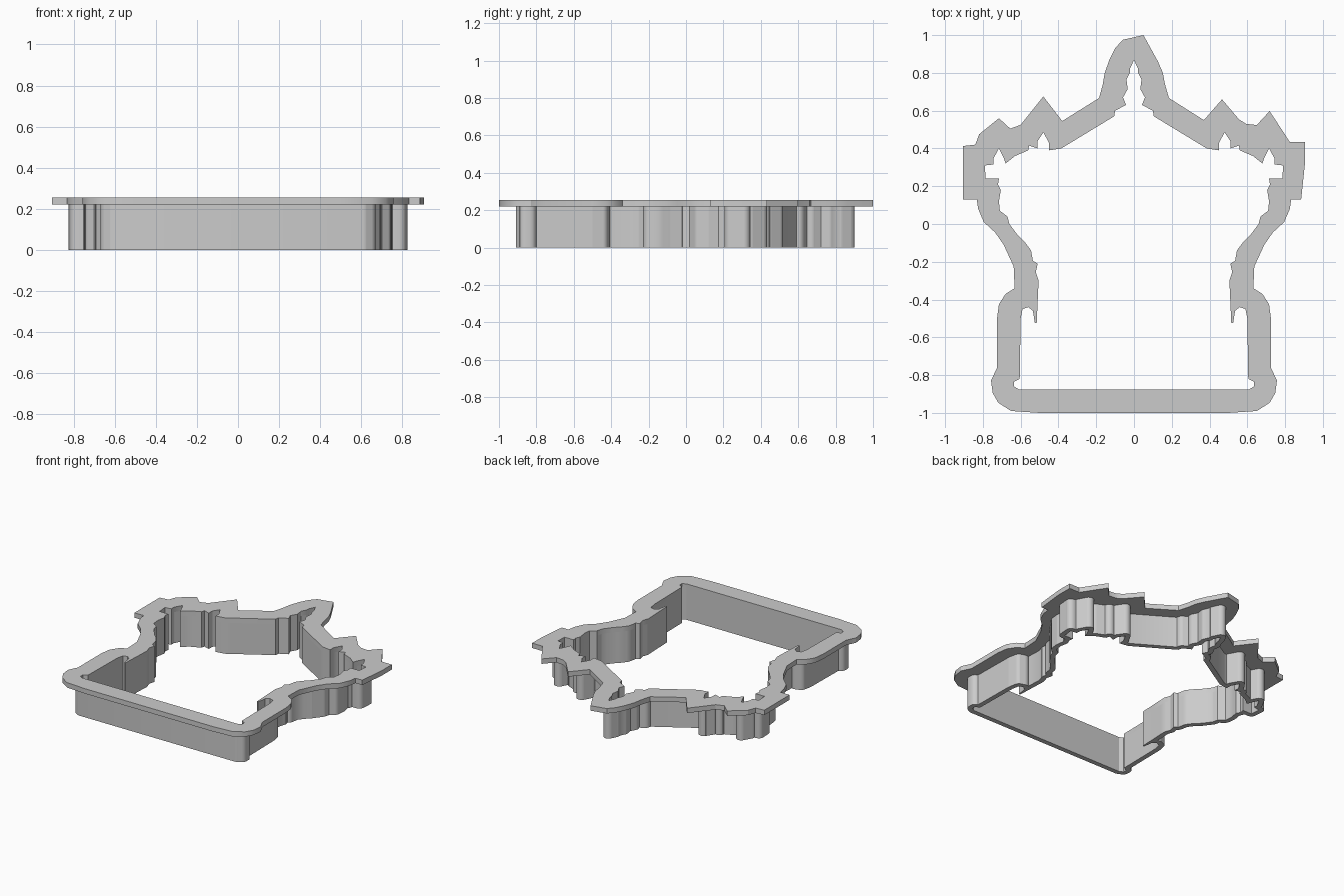
import bpy
import math
from mathutils import Vector
from mathutils.geometry import delaunay_2d_cdt

WALL = 0.034          # thickness of the cutting wall
RIM_LOW = 0.22        # underside of the rim
RIM_TOP = 0.255       # upper side of the rim

default_cube = bpy.data.objects.get("Cube")
if default_cube:
    bpy.data.objects.remove(default_cube, do_unlink=True)

# One plain grey material for the whole cutter
grey = bpy.data.materials.new("plain grey")
grey.use_nodes = True
colour = (0.6, 0.6, 0.6, 1.0)
grey.diffuse_color = colour
grey.node_tree.nodes["Principled BSDF"].inputs["Base Color"].default_value = colour


def mirror(points):
    """Reflect a path across the centre line."""
    return [(-x, y) for x, y in points]


def close_outline(right_side, left_side):
    """Join two top-to-bottom sides into one counter-clockwise loop."""
    return [Vector(p) for p in left_side + right_side[::-1]]


def wall_pieces(outline, thickness):
    """Cover a band outside the outline with edge strips and round joints."""
    pieces = []
    for start, end in zip(outline, outline[1:] + outline[:1]):
        along = (end - start).normalized()
        out = Vector((along.y, -along.x)) * thickness
        pieces.append([start, start + out, end + out, end])
        steps = 16
        joint = []
        for step in range(steps):
            angle = math.tau * step / steps
            joint.append(start + thickness * Vector((math.cos(angle), math.sin(angle))))
        pieces.append(joint)
    return pieces


def extruded_region(name, pieces, hole, low, high):
    """Extrude the union of the pieces, leaving out the hole."""
    coords, loops = [], []
    for loop in [hole] + pieces:
        first = len(coords)
        coords.extend(loop)
        loops.append(list(range(first, len(coords))))
    flat = delaunay_2d_cdt(coords, [], loops, 0, 0.00001)
    points, triangles, sources = flat[0], flat[2], flat[5]
    kept = [list(tri) for tri, ids in zip(triangles, sources) if ids and 0 not in ids]

    # Caps above and below, then side faces along the open edges
    count = len(points)
    verts = [(p.x, p.y, z) for z in (low, high) for p in points]
    faces = [tri[::-1] for tri in kept]
    faces += [[i + count for i in tri] for tri in kept]
    edges = {(a, b) for tri in kept for a, b in zip(tri, tri[1:] + tri[:1])}
    faces += [[a, b, b + count, a + count] for a, b in sorted(edges) if (b, a) not in edges]

    mesh = bpy.data.meshes.new(name)
    mesh.from_pydata(verts, [], faces)
    mesh.validate()
    mesh.materials.append(grey)
    part = bpy.data.objects.new(name, mesh)
    bpy.context.scene.collection.objects.link(part)
    bpy.ops.object.select_all(action="DESELECT")
    part.select_set(True)
    bpy.context.view_layer.objects.active = part
    bpy.ops.object.shade_smooth_by_angle(angle=math.radians(30))
    return part


# Inner outline, right half: peak, shoulder with two notches, waist, base
peak = [
    (0.02, 0.825), (0.022, 0.8), (0.04, 0.765), (0.033, 0.715),
    (0.058, 0.67), (0.042, 0.63), (0.1, 0.6), (0.105, 0.57),
]
shoulder = [
    (0.385, 0.4), (0.45, 0.39), (0.45, 0.43), (0.48, 0.485), (0.51, 0.44),
    (0.51, 0.4), (0.555, 0.415), (0.56, 0.39), (0.63, 0.36), (0.68, 0.32),
    (0.69, 0.35), (0.715, 0.4), (0.745, 0.345), (0.745, 0.315),
    (0.79, 0.31), (0.785, 0.24), (0.715, 0.24), (0.72, 0.21),
]
waist = [
    (0.705, 0.18), (0.715, 0.12), (0.71, 0.07), (0.67, 0.04), (0.66, 0),
    (0.615, -0.06), (0.575, -0.1), (0.545, -0.14), (0.535, -0.195),
    (0.51, -0.21), (0.52, -0.255), (0.505, -0.3), (0.51, -0.41),
]
base = [
    (0.515, -0.525), (0.525, -0.525), (0.535, -0.46), (0.56, -0.44),
    (0.59, -0.45), (0.6, -0.5), (0.605, -0.82), (0.635, -0.835),
    (0.635, -0.86), (0.61, -0.875),
]
inner_side = peak + shoulder + waist + base
inner = close_outline(inner_side, [(0, 0.868)] + mirror(inner_side))

# Rim outline: the crown differs on each side, the body is mirrored
crown_right = [
    (0.05, 1), (0.127, 0.86), (0.153, 0.8), (0.164, 0.74), (0.185, 0.667),
    (0.37, 0.55), (0.466, 0.66), (0.555, 0.555), (0.593, 0.53),
    (0.65, 0.524), (0.718, 0.598), (0.825, 0.434), (0.905, 0.434), (0.905, 0.32),
    (0.885, 0.13),
]
crown_left = [
    (-0.06, 0.975), (-0.1, 0.93), (-0.13, 0.87), (-0.155, 0.8),
    (-0.165, 0.74), (-0.185, 0.667), (-0.38, 0.545), (-0.48, 0.675),
    (-0.6, 0.525), (-0.655, 0.505), (-0.715, 0.56), (-0.82, 0.475),
    (-0.84, 0.42), (-0.905, 0.413), (-0.905, 0.13),
]
body = [
    (0.832, 0.13), (0.825, 0.08), (0.795, 0.01), (0.735, -0.045),
    (0.69, -0.11), (0.667, -0.16), (0.637, -0.225), (0.632, -0.34),
    (0.68, -0.37), (0.715, -0.425), (0.725, -0.5), (0.725, -0.762),
    (0.757, -0.828), (0.748, -0.895), (0.718, -0.947), (0.65, -0.99),
    (0.5, -1),
]
rim_edge = close_outline(crown_right + body, crown_left + mirror(body))

# Thin cutting wall and the broad rim on top of it
extruded_region("cutting_wall", wall_pieces(inner, WALL), inner, 0, RIM_LOW)
extruded_region("top_rim", [rim_edge], inner, RIM_LOW, RIM_TOP)
